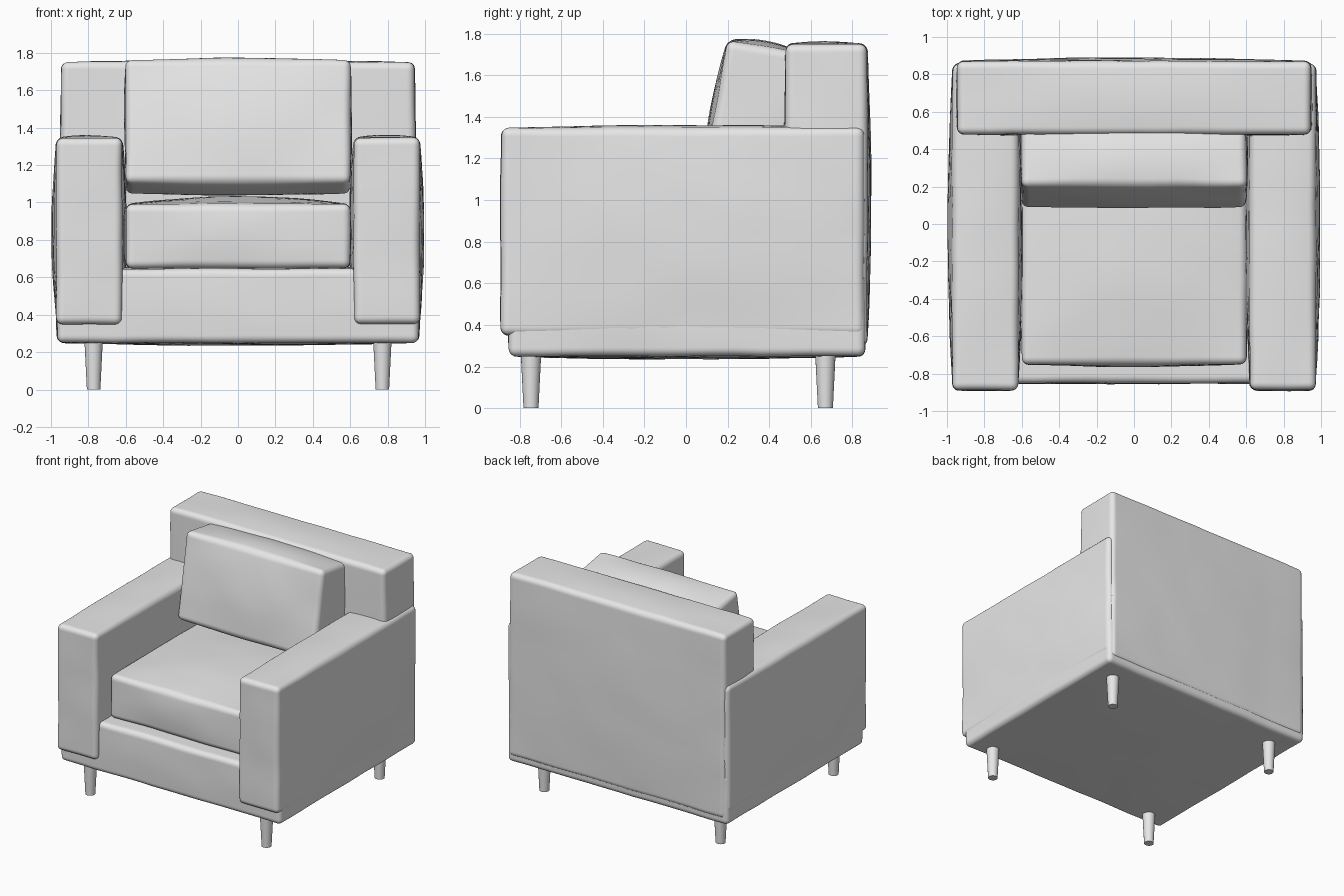
import bpy
import bmesh
import math
from mathutils import Vector, noise

cube = bpy.data.objects.get("Cube")
if cube:
    bpy.data.objects.remove(cube, do_unlink=True)


def make_material(name, value):
    mat = bpy.data.materials.new(name)
    mat.use_nodes = True
    colour = (value, value, value, 1)
    mat.diffuse_color = colour
    mat.node_tree.nodes["Principled BSDF"].inputs["Base Color"].default_value = colour
    return mat


GREY = make_material("light grey", 0.8)


def add_object(name, bm):
    mesh = bpy.data.meshes.new(name)
    bm.to_mesh(mesh)
    bm.free()
    mesh.materials.append(GREY)
    obj = bpy.data.objects.new(name, mesh)
    bpy.context.collection.objects.link(obj)
    return obj


def padded_box(name, low, high, bulge, radius=0.035, tilt=0.0, slices=14):
    """Rounded upholstered block whose faces swell outward by bulge per axis."""
    low, high = Vector(low), Vector(high)
    centre, half = (low + high) / 2, (high - low) / 2
    bm = bmesh.new()
    bmesh.ops.create_cube(bm, size=2)
    bmesh.ops.scale(bm, vec=half, verts=bm.verts)
    bmesh.ops.bevel(bm, geom=bm.edges[:], offset=radius, segments=5,
                    profile=0.5, affect='EDGES')
    # Slice the faces so that they can swell and ripple
    for axis in range(3):
        normal = Vector((0, 0, 0))
        normal[axis] = 1
        reach = half[axis] - radius * 1.2
        for i in range(slices + 1):
            bmesh.ops.bisect_plane(bm, geom=bm.verts[:] + bm.edges[:] + bm.faces[:],
                                   plane_co=normal * reach * (2 * i / slices - 1),
                                   plane_no=normal, dist=1e-5)
    for v in bm.verts:
        u = [v.co[a] / half[a] for a in range(3)]
        shift = Vector((0, 0, 0))
        for a in range(3):
            b, c = (a + 1) % 3, (a + 2) % 3
            shift[a] = bulge[a] * u[a] * max(0, 1 - u[b] ** 2) * max(0, 1 - u[c] ** 2)
        ripple = noise.noise_vector((v.co + centre) * 4) * 0.005
        v.co += shift + ripple
    bm.normal_update()
    obj = add_object(name, bm)
    obj.location = centre
    obj.rotation_euler.x = tilt
    obj.data.shade_smooth()
    return obj


# Upholstered frame
padded_box("base", (-0.965, -0.85, 0.25), (0.965, 0.86, 0.645), (0.01, 0.005, 0.015))
padded_box("backrest", (-0.945, 0.48, 0.3), (0.945, 0.87, 1.75), (0.008, 0.02, 0.012))
for side, label in ((1, "left"), (-1, "right")):
    inner, outer = side * 0.62, side * 0.97
    padded_box(label + "_arm",
               (min(inner, outer), -0.888, 0.35), (max(inner, outer), 0.855, 1.345),
               (0.026, 0.005, 0.015))

# Loose cushions
padded_box("seat_cushion", (-0.6, -0.75, 0.65), (0.6, 0.49, 0.99), (0.01, 0.015, 0.045))
padded_box("back_cushion", (-0.6, 0.14, 1.07), (0.6, 0.51, 1.74), (0.01, 0.025, 0.03),
           tilt=math.radians(-10))

# Tapered legs
for side, label in ((1, "left"), (-1, "right")):
    for y, end in ((-0.745, "front"), (0.67, "back")):
        bm = bmesh.new()
        bmesh.ops.create_cone(bm, cap_ends=True, segments=24,
                              radius1=0.036, radius2=0.05, depth=0.28)
        leg = add_object(end + "_" + label + "_leg", bm)
        leg.location = (side * 0.772, y, 0.14)
        bpy.ops.object.select_all(action='DESELECT')
        leg.select_set(True)
        bpy.context.view_layer.objects.active = leg
        bpy.ops.object.shade_smooth_by_angle(angle=math.radians(40))
